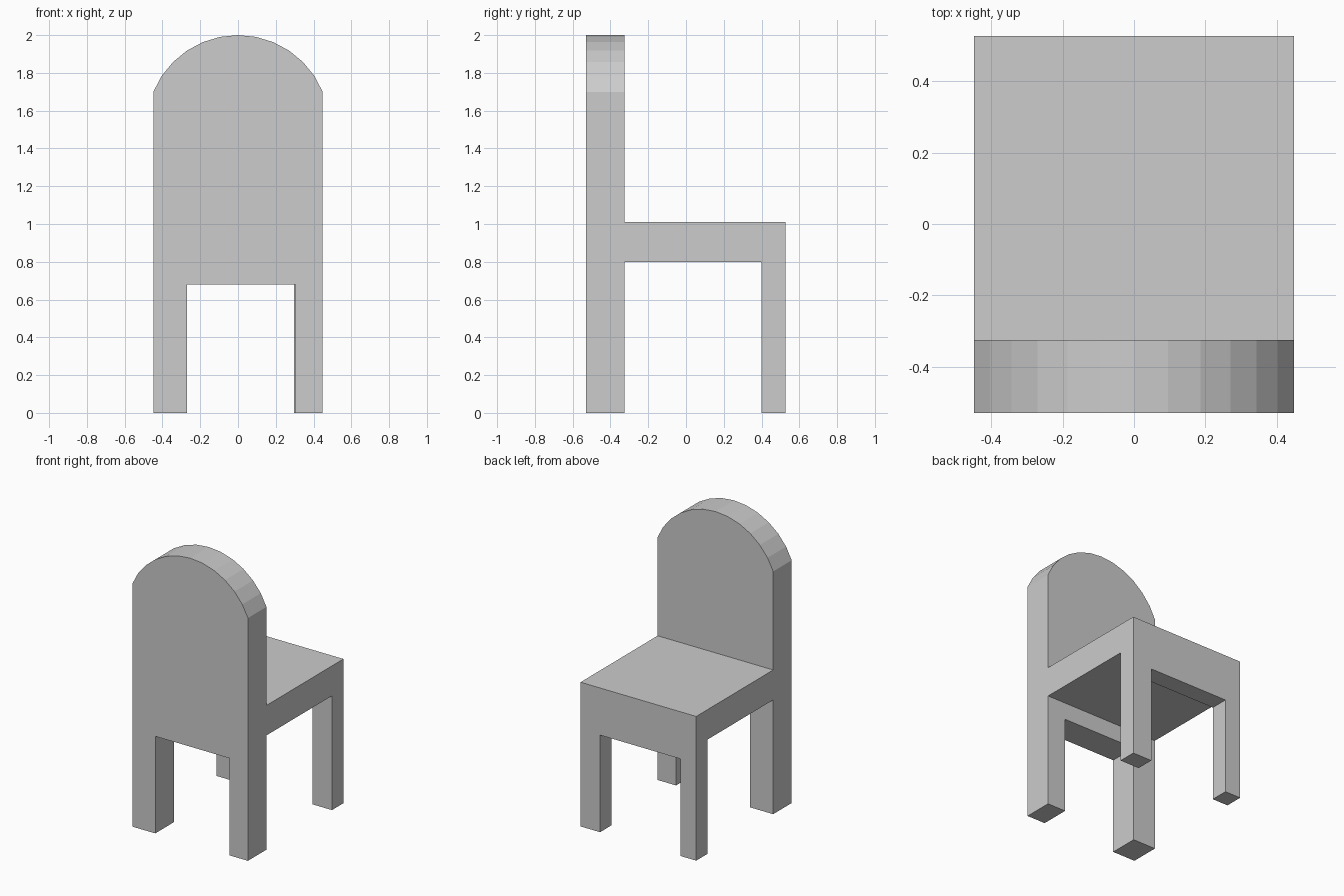
import bpy
import bmesh
from math import sin, cos, pi

cube = bpy.data.objects.get("Cube")
if cube:
    bpy.data.objects.remove(cube, do_unlink=True)

# Single flat colour
grey = bpy.data.materials.new("light_grey")
grey.use_nodes = True
colour = (0.604, 0.604, 0.604, 1)
grey.diffuse_color = colour
grey.node_tree.nodes["Principled BSDF"].inputs["Base Color"].default_value = colour

HALF = 0.448      # half width of the chair
BACK = -0.53      # outer face of the backrest
BACK_IN = -0.325  # inner face of the backrest
FRONT = 0.527     # outer face of the seat edge
FRONT_IN = 0.40   # inner face of the seat-edge legs
SEAT_TOP = 1.01
APRON = 0.68      # underside of both end aprons
RAIL = 0.80       # underside of the seat


def slab(name, outline, y0, y1):
    """Extrude an x-z outline from y0 to y1."""
    bm = bmesh.new()
    face = bm.faces.new([bm.verts.new((x, y0, z)) for x, z in outline])
    out = bmesh.ops.extrude_face_region(bm, geom=[face])
    moved = [v for v in out["geom"] if isinstance(v, bmesh.types.BMVert)]
    bmesh.ops.translate(bm, vec=(0, y1 - y0, 0), verts=moved)
    bmesh.ops.recalc_face_normals(bm, faces=bm.faces)
    mesh = bpy.data.meshes.new(name)
    bm.to_mesh(mesh)
    bm.free()
    mesh.materials.append(grey)
    obj = bpy.data.objects.new(name, mesh)
    bpy.context.collection.objects.link(obj)
    return obj


def legs(inner_left, inner_right):
    """Outline of two legs joined by an apron, from -x to +x."""
    return [(-HALF, 0), (inner_left, 0), (inner_left, APRON),
            (inner_right, APRON), (inner_right, 0), (HALF, 0)]


# Backrest with its legs and a faceted round top
radius = 0.486
arch = [(radius * sin(k * pi / 16), 2 - radius + radius * cos(k * pi / 16))
        for k in range(6, -7, -1)]
arch[0], arch[-1] = (HALF, arch[0][1]), (-HALF, arch[-1][1])
chair = slab("chair_frame", legs(-0.27, 0.305) + arch, BACK, BACK_IN)

# Seat-edge legs with apron, and the seat block between the two ends
edge_legs = slab("seat_edge_legs",
                 legs(-0.325, 0.297) + [(HALF, SEAT_TOP), (-HALF, SEAT_TOP)],
                 FRONT_IN, FRONT)
seat = slab("seat", [(-HALF, RAIL), (HALF, RAIL), (HALF, SEAT_TOP), (-HALF, SEAT_TOP)],
            BACK_IN - 0.05, FRONT_IN + 0.05)

# Join everything into one seamless solid
bpy.context.view_layer.objects.active = chair
for part in (seat, edge_legs):
    mod = chair.modifiers.new("join", "BOOLEAN")
    mod.operation = "UNION"
    mod.solver = "EXACT"
    mod.object = part
    bpy.ops.object.modifier_apply(modifier=mod.name)
    bpy.data.objects.remove(part, do_unlink=True)

# Merge coplanar faces left by the joins
bm = bmesh.new()
bm.from_mesh(chair.data)
bmesh.ops.remove_doubles(bm, verts=bm.verts, dist=0.0001)
bmesh.ops.dissolve_limit(bm, angle_limit=0.02, verts=bm.verts, edges=bm.edges)
bm.to_mesh(chair.data)
bm.free()
